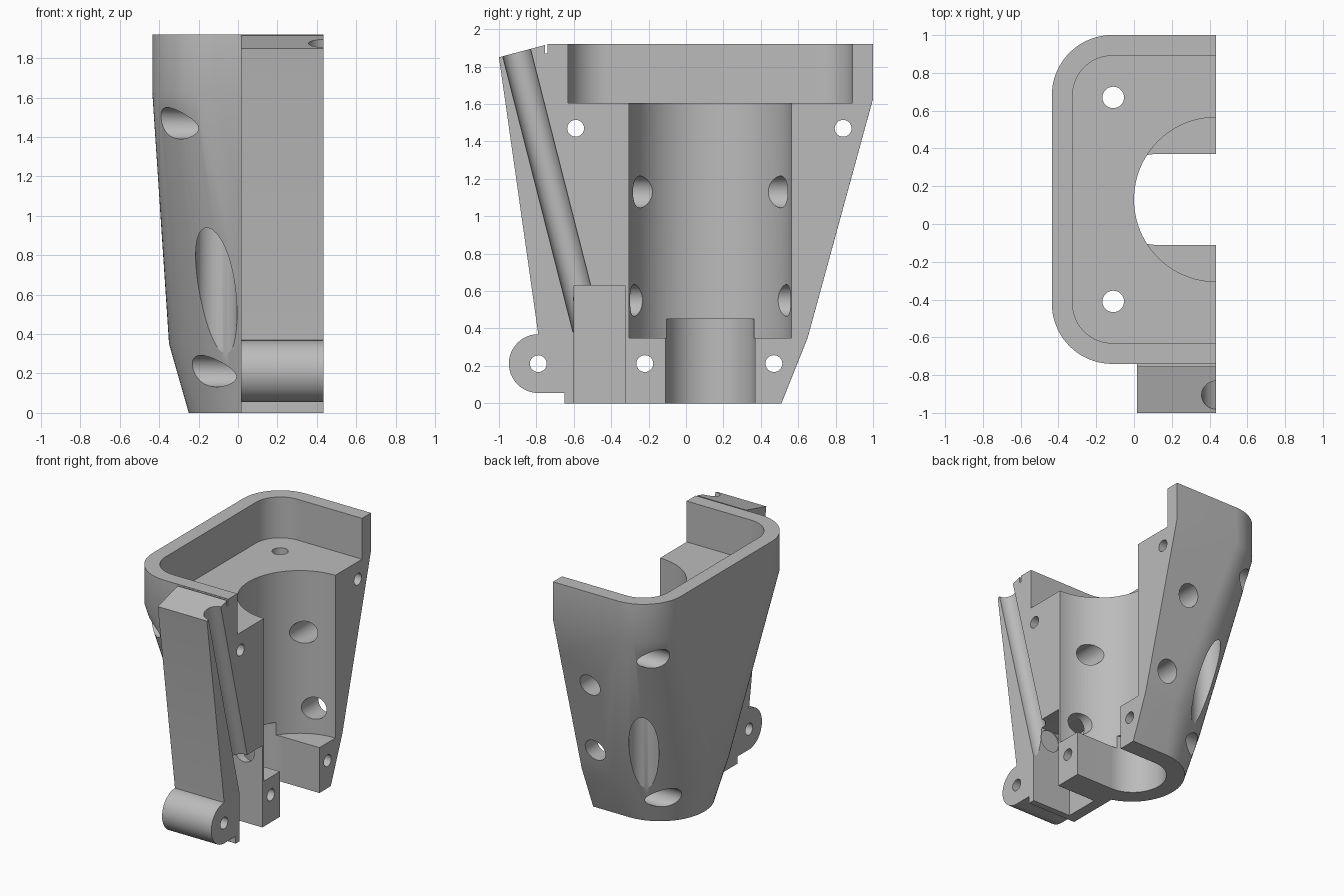
import bpy, bmesh, math
from mathutils import Matrix, Vector

if "Cube" in bpy.data.objects:
    bpy.data.objects.remove(bpy.data.objects["Cube"])

CUT = 0.435    # plane where the shell is split
MID = 0.13     # y of the bore axis
FAR = 0.7      # parts overrun the split plane, then get trimmed

grey = bpy.data.materials.new("plain_grey")
grey.use_nodes = True
grey.diffuse_color = (0.5, 0.5, 0.5, 1)
grey.node_tree.nodes["Principled BSDF"].inputs["Base Color"].default_value = (0.5, 0.5, 0.5, 1)


def finish(name, bm):
    bmesh.ops.recalc_face_normals(bm, faces=bm.faces)
    mesh = bpy.data.meshes.new(name)
    bm.to_mesh(mesh)
    bm.free()
    mesh.materials.append(grey)
    ob = bpy.data.objects.new(name, mesh)
    bpy.context.collection.objects.link(ob)
    return ob


def loft(name, rings):
    bm = bmesh.new()
    loops = [[bm.verts.new(p) for p in ring] for ring in rings]
    for a, b in zip(loops, loops[1:]):
        for i in range(len(a)):
            j = (i + 1) % len(a)
            bm.faces.new((a[i], a[j], b[j], b[i]))
    bm.faces.new(loops[0])
    bm.faces.new(loops[-1])
    return finish(name, bm)


def section(z, x_min, half, r, steps=20):
    """U-shaped outline: two rounded corners, open towards +x."""
    pts = [(FAR, MID - half, z)]
    for side in (-1, 1):
        arc = []
        for i in range(steps + 1):
            a = math.pi / 2 * i / steps
            arc.append((x_min + r - r * math.sin(a),
                        MID + side * (half - r + r * math.cos(a) + 0.0005), z))
        pts += arc if side < 0 else arc[::-1]
    return pts + [(FAR, MID + half, z)]


def prism(name, profile, x0, x1):
    return loft(name, [[(x, y, z) for y, z in profile] for x in (x0, x1)])


def box(name, lo, hi):
    return prism(name, [(lo[1], lo[2]), (hi[1], lo[2]), (hi[1], hi[2]), (lo[1], hi[2])], lo[0], hi[0])


def rod(name, a, b, r, n=48):
    a, b = Vector(a), Vector(b)
    bm = bmesh.new()
    turn = (b - a).to_track_quat('Z', 'Y').to_matrix().to_4x4()
    bmesh.ops.create_cone(bm, cap_ends=True, segments=n, radius1=r, radius2=r,
                          depth=(b - a).length,
                          matrix=Matrix.Translation((a + b) / 2) @ turn)
    return finish(name, bm)


def combine(target, tool, mode):
    mod = target.modifiers.new(mode, 'BOOLEAN')
    mod.operation, mod.object, mod.solver = mode, tool, 'EXACT'
    bpy.context.view_layer.objects.active = target
    bpy.ops.object.modifier_apply(modifier=mod.name)
    bpy.data.objects.remove(tool)


# Outer body: straight rim, taper, round foot
shell = loft("housing_half", [section(0, -0.25, 0.38, 0.38),
                              section(0.35, -0.35, 0.52, 0.52),
                              section(1.63, -0.435, 0.87, 0.32),
                              section(1.92, -0.435, 0.87, 0.32)])

# Front mounting block and hinge lug
block = prism("mount_block", [(-1, 1.85), (-0.79, 0.37), (-0.79, 0.055), (-0.65, 0.055),
                              (-0.65, 0), (-0.2, 0), (-0.2, 1.5), (-0.68, 1.7),
                              (-0.68, 1.915), (-0.755, 1.915)], 0.015, FAR - 0.03)
lug = rod("hinge_lug", (0.015, -0.79, 0.212), (FAR - 0.05, -0.79, 0.212), 0.157)
for part in (block, lug):
    combine(shell, part, 'UNION')

cutters = [
    # Top tray, main bore and foot slot
    loft("tray", [section(z, -0.325, 0.76, 0.21) for z in (1.605, 2.1)]),
    rod("bore", (CUT, MID, 0.35), (CUT, MID, 1.7), 0.435, 96),
    loft("foot_slot", [section(z, -0.12, 0.24, 0.24) for z in (-0.1, 0.45)]),
    # Pocket, cable groove and rim notch in the mounting block
    box("pocket", (0.1, -0.6, -0.1), (1, -0.325, 0.63)),
    rod("groove", (CUT, -0.963, 2.1), (CUT, -0.53, 0.4), 0.077),
    box("notch", (-0.1, -0.755, 1.87), (1, -0.741, 2.1)),
]

# Screw holes across the split, with counterbores from outside
for y, z, seat in ((-0.59, 1.47, 0), (0.84, 1.47, 0), (-0.22, 0.212, 0.04),
                   (0.47, 0.212, 0.04), (-0.79, 0.212, None)):
    cutters.append(rod("screw_hole", (-1, y, z), (1, y, z), 0.045, 32))
    if seat is not None:
        cutters.append(rod("counterbore", (-1, y, z), (seat, y, z), 0.08))

# Vertical bolt holes opening through the sloped corners
for side in (-1, 1):
    y = MID + side * 0.54
    cutters.append(rod("bolt_hole", (-0.11, y, 0.5), (-0.11, y, 1.8), 0.057, 32))
    cutters.append(rod("bolt_seat", (-0.11, y, -0.1), (-0.11, y, 1.2), 0.105))

# Cross holes through the bore wall and back
for x, z in ((0.215, 1.13), (0.28, 0.55)):
    cutters.append(rod("cross_hole", (x, -0.61, z), (x, 1.2, z), 0.085))

# Split plane
cutters.append(box("split", (CUT, -2, -1), (2, 2, 3)))
for tool in cutters:
    combine(shell, tool, 'DIFFERENCE')

# Smooth curved walls, keep edges crisp
bpy.ops.object.select_all(action='DESELECT')
shell.select_set(True)
bpy.context.view_layer.objects.active = shell
bpy.ops.object.shade_smooth_by_angle(angle=math.radians(20))
